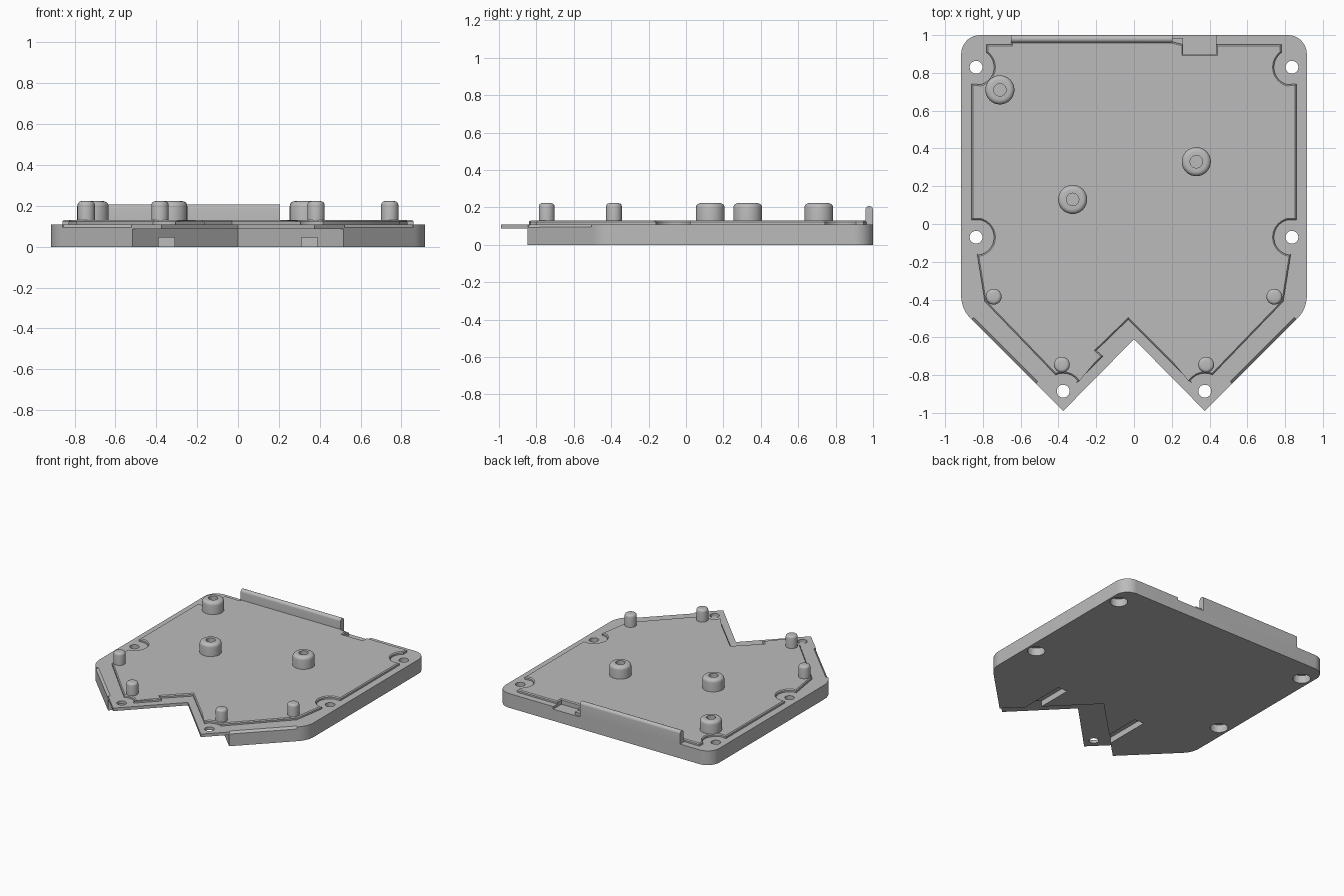
import bpy, bmesh, math
from mathutils import Matrix

if "Cube" in bpy.data.objects:
    bpy.data.objects.remove(bpy.data.objects["Cube"])

grey = bpy.data.materials.new("plain_grey")
grey.diffuse_color = (0.5, 0.5, 0.5, 1)
grey.use_nodes = True
grey.node_tree.nodes["Principled BSDF"].inputs["Base Color"].default_value = grey.diffuse_color


def finish(name, bm, cutter=False):
    bmesh.ops.recalc_face_normals(bm, faces=bm.faces)
    me = bpy.data.meshes.new(name)
    bm.to_mesh(me)
    bm.free()
    ob = bpy.data.objects.new(name, me)
    bpy.context.collection.objects.link(ob)
    me.materials.append(grey)
    ob.hide_render = cutter
    if not cutter:
        bpy.ops.object.select_all(action='DESELECT')
        ob.select_set(True)
        bpy.context.view_layer.objects.active = ob
        bpy.ops.object.shade_smooth_by_angle(angle=math.radians(35))
    return ob


def prism(name, pts, z0, z1, cutter=False, bevel=0):
    bm = bmesh.new()
    face = bm.faces.new([bm.verts.new((x, y, z0)) for x, y in pts])
    out = bmesh.ops.extrude_face_region(bm, geom=[face])['geom']
    top = [v for v in out if isinstance(v, bmesh.types.BMVert)]
    bmesh.ops.translate(bm, verts=top, vec=(0, 0, z1 - z0))
    if bevel:
        edges = [e for e in bm.edges if all(v in top for v in e.verts)]
        bmesh.ops.bevel(bm, geom=edges, offset=bevel, segments=1, affect='EDGES')
    return finish(name, bm, cutter)


def rect(x0, x1, y0, y1):
    return [(x0, y0), (x1, y0), (x1, y1), (x0, y1)]


def arc(cx, cy, r, a0, a1, n=10):
    angs = [math.radians(a0 + (a1 - a0) * i / n) for i in range(n + 1)]
    return [(cx + r * math.cos(a), cy + r * math.sin(a)) for a in angs]


def mirrored(pts):
    return [(-x, y) for x, y in reversed(pts)]


def lathe(name, prof, x, y, n=32):
    bm = bmesh.new()
    rings = []
    for r, z in prof:
        if r == 0:
            rings.append([bm.verts.new((x, y, z))] * n)
        else:
            rings.append([bm.verts.new((px, py, z)) for px, py in arc(x, y, r, 0, 360 - 360 / n, n - 1)])
    for a, b in zip(rings, rings[1:]):
        for i in range(n):
            j = (i + 1) % n
            bm.faces.new(list(dict.fromkeys((a[i], a[j], b[j], b[i]))))
    return finish(name, bm)


def cut(ob, cutters):
    for c in cutters:
        m = ob.modifiers.new("cut", 'BOOLEAN')
        m.operation = 'DIFFERENCE'
        m.solver = 'EXACT'
        m.object = c


# Base plate with rounded corners and a forked front
right = [(0.375, -0.99)] + arc(0.745, -0.38, 0.17, -45, 0) + arc(0.815, 0.9, 0.1, 0, 90)
base = prism("base_plate", right + mirrored(right) + [(0, -0.61)], 0, 0.11)

# Underside relief that leaves the fork tips thin
cutters = [prism("fork_relief_cutter", [(0, -0.33), (-0.8, -1.13), (0.8, -1.13)], -0.05, 0.087, True)]

for s in (-1, 1):
    # Screw holes with wider recesses below
    for y in (0.83, -0.07):
        cutters.append(prism("screw_hole_cutter", arc(s * 0.836, y, 0.034, 0, 348.75, 31), -0.1, 0.2, True))
        cutters.append(prism("screw_head_cutter", arc(s * 0.836, y, 0.062, 0, 348.75, 31), -0.1, 0.06, True))
    cutters.append(prism("tip_hole_cutter", arc(s * 0.375, -0.885, 0.034, 0, 348.75, 31), -0.1, 0.2, True))
    # Grooves under the front
    cutters.append(prism("groove_cutter", rect(s * 0.35 - 0.04, s * 0.35 + 0.04, -0.9, -0.36), -0.1, 0.045, True))
    # Chamfers along the slanted sides
    bm = bmesh.new()
    bmesh.ops.create_cone(bm, cap_ends=True, segments=4, radius1=0.016, radius2=0.016, depth=0.48)
    bmesh.ops.rotate(bm, verts=bm.verts, matrix=Matrix.Rotation(math.radians(90), 3, 'Y'))
    bmesh.ops.rotate(bm, verts=bm.verts, matrix=Matrix.Rotation(math.radians(s * 45), 3, 'Z'))
    bmesh.ops.translate(bm, verts=bm.verts, vec=(s * 0.69, -0.675, 0.11))
    cutters.append(finish("chamfer_cutter", bm, True))

# Connector notch in the back edge
cutters.append(prism("back_notch_cutter", rect(0.26, 0.435, 0.9, 1.1), 0.09, 0.2, True))
cutters.append(prism("back_edge_cutter", rect(0.205, 0.41, 0.985, 1.1), 0.09, 0.2, True))
cut(base, cutters)

# Raised panel, cut back around the screw holes
side = (arc(0.375, -0.885, 0.095, 145, 65) + [(0.79, -0.41), (0.83, -0.16)]
        + arc(0.836, -0.07, 0.095, 262, 105, 16) + [(0.86, 0.022), (0.86, 0.742)]
        + arc(0.836, 0.83, 0.095, 255, 125, 16) + [(0.78, 0.95)])
back = [(0.435, 0.95), (0.435, 0.9), (0.26, 0.9), (0.26, 0.95), (0.2, 0.965), (-0.65, 0.965), (-0.65, 0.95)]
notch = [(-0.305, -0.84), (-0.165, -0.70), (-0.2, -0.67), (-0.03, -0.505), (0.305, -0.84)]
prism("raised_panel", side + back + mirrored(side) + notch, 0.108, 0.13, bevel=0.007)

# Upright rim on the back edge, with a rounded top
bm = bmesh.new()
prof = [(0.96, 0.108), (1.0, 0.108)] + arc(0.98, 0.188, 0.02, 0, 180)
face = bm.faces.new([bm.verts.new((-0.65, y, z)) for y, z in prof])
out = bmesh.ops.extrude_face_region(bm, geom=[face])['geom']
bmesh.ops.translate(bm, verts=[v for v in out if isinstance(v, bmesh.types.BMVert)], vec=(0.855, 0, 0))
finish("back_rim", bm)

# Hollow mounting bosses
for x, y in ((-0.71, 0.71), (-0.325, 0.13), (0.33, 0.33)):
    lathe("mounting_boss", [(0, 0.12), (0.077, 0.12)] + arc(0.052, 0.198, 0.025, 0, 90, 5)
          + [(0.033, 0.223), (0.033, 0.14), (0, 0.14)], x, y)

# Locating pegs
for s in (-1, 1):
    for x, y in ((0.743, -0.385), (0.382, -0.745)):
        lathe("locating_peg", [(0, 0.12), (0.042, 0.12)] + arc(0.024, 0.205, 0.018, 0, 90, 4)
              + [(0, 0.223)], s * x, y, 24)
